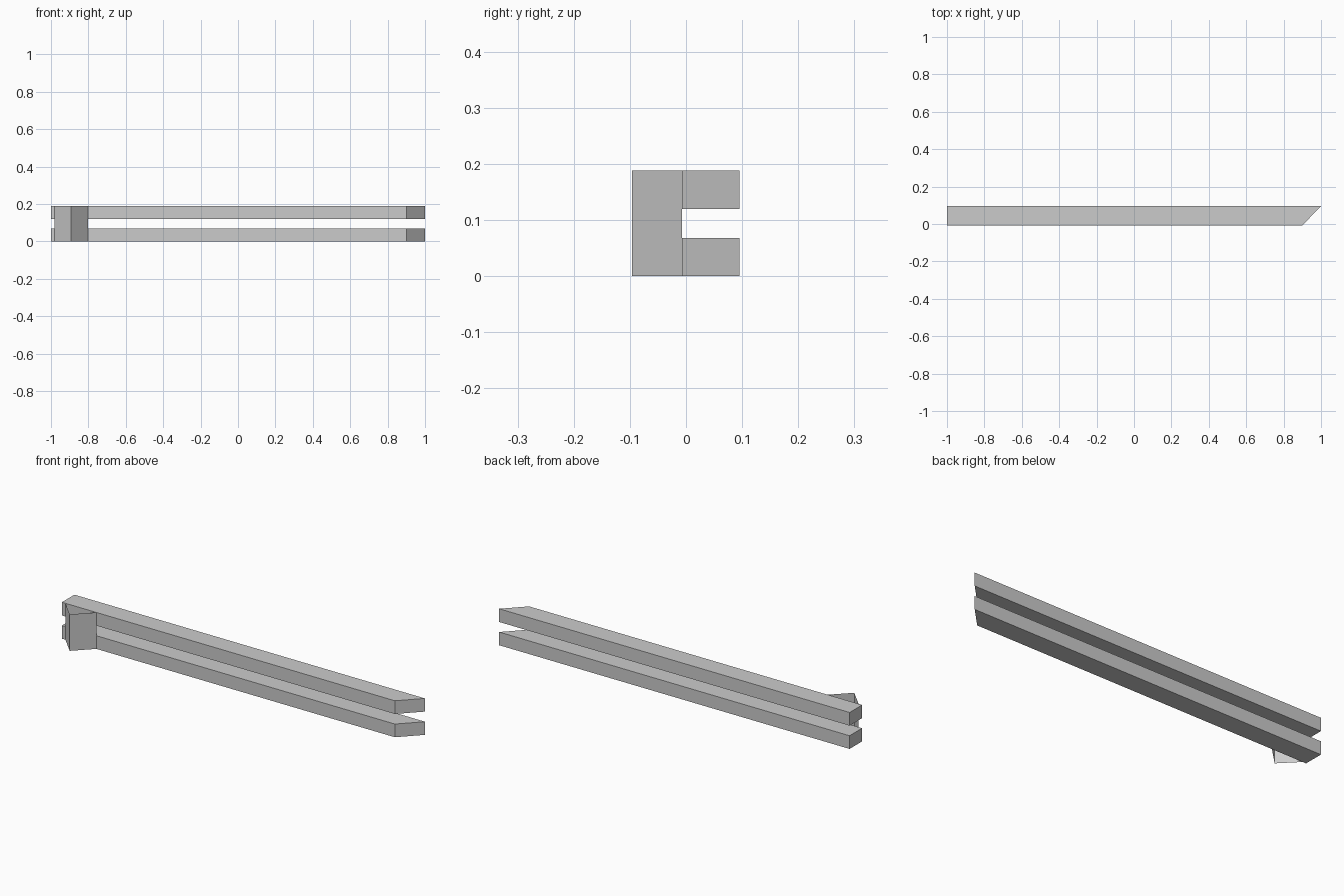
import bpy
import bmesh

cube = bpy.data.objects.get("Cube")
if cube:
    bpy.data.objects.remove(cube, do_unlink=True)

# One plain grey for everything
grey = bpy.data.materials.new("plain grey")
grey.use_nodes = True
colour = (0.6, 0.6, 0.6, 1)
grey.diffuse_color = colour
grey.node_tree.nodes["Principled BSDF"].inputs["Base Color"].default_value = colour

FRONT = -0.007   # front face of the rails
BACK = 0.095
HEIGHT = 0.188
RAIL = 0.068     # height of one rail


def extrude_up(bm, geom, height):
    """Extrude geometry straight up and return nothing."""
    result = bmesh.ops.extrude_face_region(bm, geom=geom)
    verts = [g for g in result["geom"] if isinstance(g, bmesh.types.BMVert)]
    bmesh.ops.translate(bm, verts=verts, vec=(0, 0, height))


def make_part(name, outline, bottom, height, solid):
    """Raise a plan outline into a solid bar or an open sheet."""
    bm = bmesh.new()
    verts = [bm.verts.new((x, y, bottom)) for x, y in outline]
    if solid:
        extrude_up(bm, [bm.faces.new(verts)], height)
    else:
        edges = [bm.edges.new(pair) for pair in zip(verts, verts[1:])]
        result = bmesh.ops.extrude_edge_only(bm, edges=edges)
        raised = [g for g in result["geom"] if isinstance(g, bmesh.types.BMVert)]
        bmesh.ops.translate(bm, verts=raised, vec=(0, 0, height))
    bmesh.ops.recalc_face_normals(bm, faces=bm.faces)
    # An open sheet should face the front
    if not solid:
        bm.normal_update()
        bmesh.ops.reverse_faces(bm, faces=[f for f in bm.faces if f.normal.y > 0])
    mesh = bpy.data.meshes.new(name)
    bm.to_mesh(mesh)
    bm.free()
    mesh.materials.append(grey)
    obj = bpy.data.objects.new(name, mesh)
    bpy.context.collection.objects.link(obj)


# Two parallel rails, mitred at the left end
rail_plan = [(-1, FRONT), (0.9, FRONT), (1, BACK), (-1, BACK)]
for name, bottom in (("lower_rail", 0), ("upper_rail", HEIGHT - RAIL)):
    make_part(name, rail_plan, bottom, RAIL, True)

# Thin V-shaped bracket joining the rails at the front
bracket_plan = [(-0.98, FRONT), (-0.893, -0.096), (-0.803, FRONT)]
make_part("v_bracket", bracket_plan, 0, HEIGHT, False)
